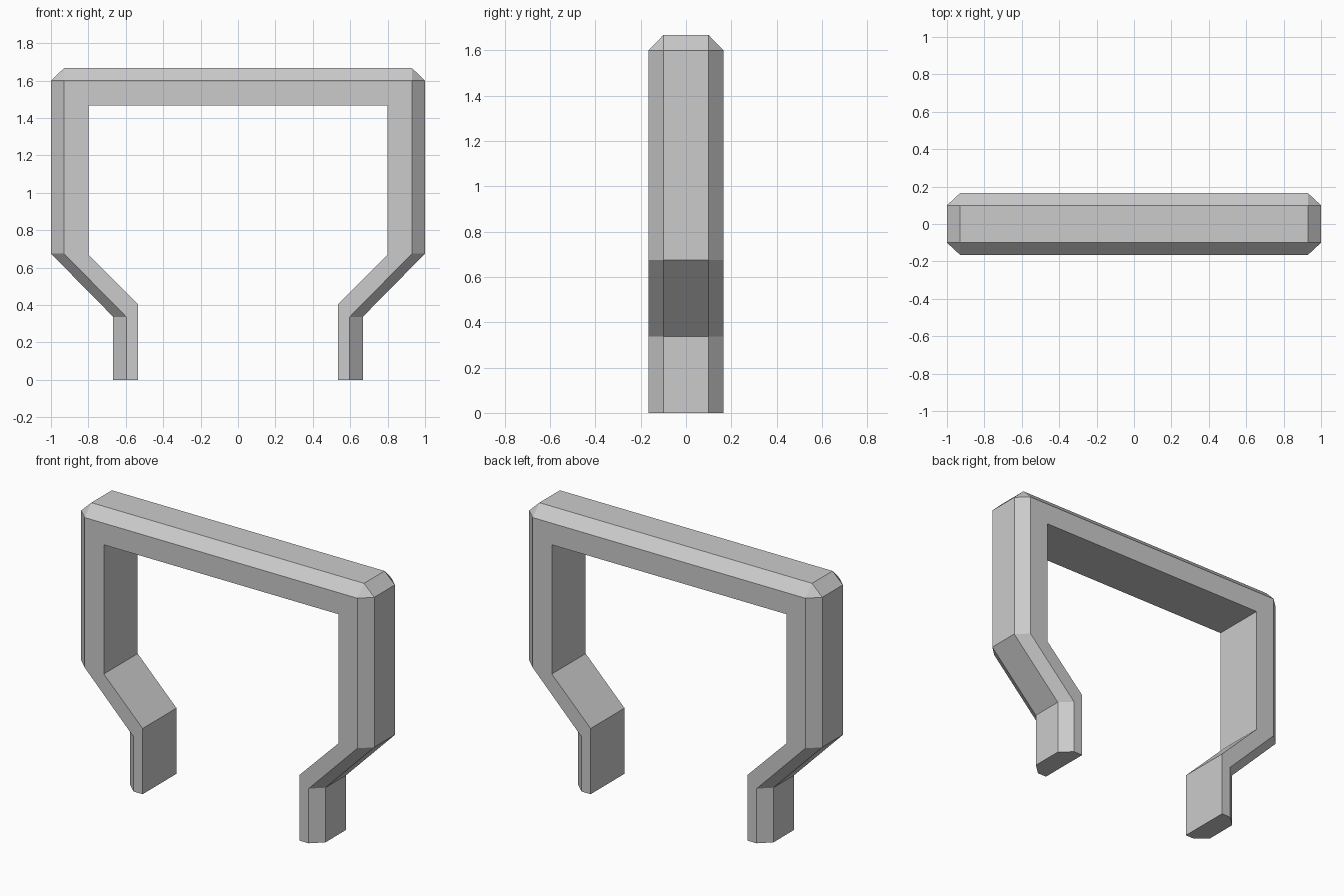
import bpy, bmesh

if "Cube" in bpy.data.objects:
    bpy.data.objects.remove(bpy.data.objects["Cube"])

# Right half of the path, foot to top corner: (x, z) of inner edge, front-face edge, outer flat
half = [
    ((0.535, 0.0), (0.597, 0.0), (0.667, 0.0)),
    ((0.535, 0.405), (0.597, 0.337), (0.667, 0.337)),
    ((0.80, 0.67), (0.93, 0.675), (1.0, 0.675)),
    ((0.80, 1.467), (0.93, 1.60), (1.0, 1.60)),
    ((0.80, 1.467), (0.93, 1.60), (0.93, 1.667)),   # chamfered corner
]
mirrored = [tuple((-x, z) for x, z in s) for s in reversed(half)]
stations = half + mirrored

WIDE, FLAT = 0.165, 0.10   # half depth of the body and of the outer flat

bm = bmesh.new()


def ring(station):
    inner, side, outer = station
    section = [(inner, -WIDE), (side, -WIDE), (outer, -FLAT),
               (outer, FLAT), (side, WIDE), (inner, WIDE)]
    return [bm.verts.new((p[0], y, p[1])) for p, y in section]


# Sweep the chamfered section along the frame
rings = [ring(s) for s in stations]
for a, b in zip(rings, rings[1:]):
    for i in range(6):
        j = (i + 1) % 6
        bm.faces.new((a[i], a[j], b[j], b[i]))

# Flat feet
bm.faces.new(rings[0])
bm.faces.new(rings[-1])

# Collapse the repeated corner points
bmesh.ops.remove_doubles(bm, verts=bm.verts[:], dist=0.0005)
bmesh.ops.recalc_face_normals(bm, faces=bm.faces[:])

mesh = bpy.data.meshes.new("handle_frame")
bm.to_mesh(mesh)
bm.free()
frame = bpy.data.objects.new("handle_frame", mesh)
bpy.context.collection.objects.link(frame)
